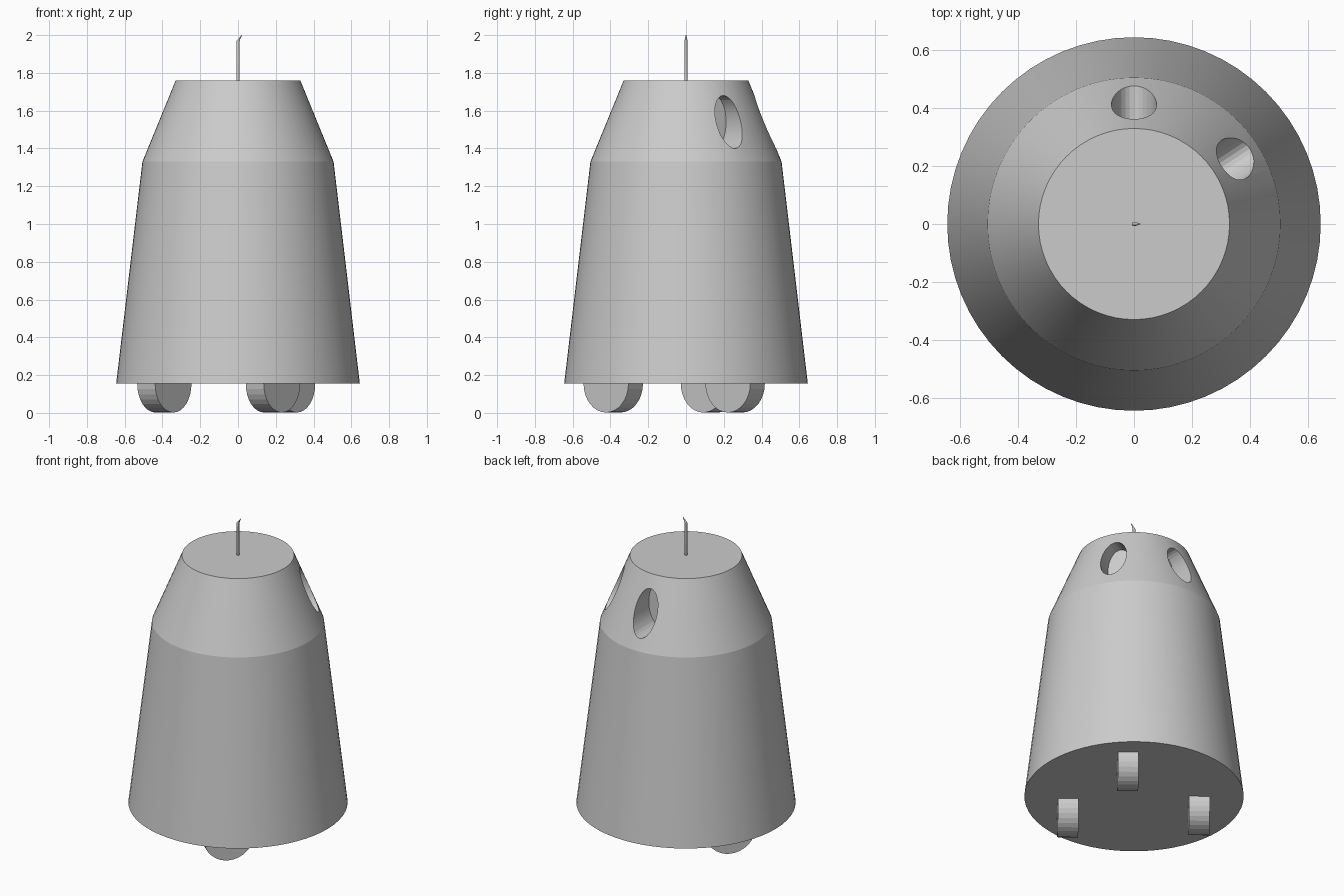
import bpy, bmesh
from math import radians, pi, cos, sin
from mathutils import Matrix, Vector

if "Cube" in bpy.data.objects:
    bpy.data.objects.remove(bpy.data.objects["Cube"])


def make_object(name, bm):
    bmesh.ops.recalc_face_normals(bm, faces=bm.faces)
    mesh = bpy.data.meshes.new(name)
    bm.to_mesh(mesh)
    bm.free()
    obj = bpy.data.objects.new(name, mesh)
    bpy.context.collection.objects.link(obj)
    return obj


def lathe(name, rings, segments):
    """Closed stack of circles; each ring is (radius, x, z)."""
    bm = bmesh.new()
    loops = []
    for r, x, z in rings:
        loops.append([bm.verts.new((x + r * cos(2 * pi * i / segments),
                                    r * sin(2 * pi * i / segments), z))
                      for i in range(segments)])
    for a, b in zip(loops, loops[1:]):
        for i in range(segments):
            j = (i + 1) % segments
            bm.faces.new((a[i], a[j], b[j], b[i]))
    bm.faces.new(loops[0][::-1])
    bm.faces.new(loops[-1])
    return make_object(name, bm)


def cylinder(name, radius, depth, matrix, segments):
    bm = bmesh.new()
    bmesh.ops.create_cone(bm, cap_ends=True, segments=segments, radius1=radius,
                          radius2=radius, depth=depth, matrix=matrix)
    return make_object(name, bm)


def smooth(obj, angle):
    bpy.ops.object.select_all(action='DESELECT')
    obj.select_set(True)
    bpy.context.view_layer.objects.active = obj
    bpy.ops.object.shade_smooth_by_angle(angle=radians(angle))


# Tapered body with a steeper shoulder
body = lathe("body", [(0.645, 0, 0.155), (0.506, 0, 1.33), (0.33, 0, 1.76)], 64)

# Two oval eye sockets, bored horizontally toward the centre axis
for azimuth in (33, 90):
    matrix = (Matrix.Rotation(radians(azimuth), 4, 'Z')
              @ Matrix.Translation((0.475, 0, 1.54))
              @ Matrix.Diagonal((1, 0.078, 0.14, 1))
              @ Matrix.Rotation(pi / 2, 4, 'Y'))
    cutter = cylinder("eye_cutter", 1.0, 0.41, matrix, 32)
    cutter.hide_render = True
    mod = body.modifiers.new("eye_socket", 'BOOLEAN')
    mod.operation = 'DIFFERENCE'
    mod.solver = 'EXACT'
    mod.object = cutter
    bpy.context.view_layer.objects.active = body
    bpy.ops.object.modifier_apply(modifier=mod.name)
    bpy.data.objects.remove(cutter, do_unlink=True)
smooth(body, 12)

# Three wheels, all rolling along the same diagonal heading
heading = radians(51)
for x, y in ((-0.39, 0.13), (0.185, -0.385), (0.265, 0.26)):
    matrix = (Matrix.Translation((x, y, 0.155))
              @ Matrix.Rotation(heading, 4, 'Z')
              @ Matrix.Rotation(pi / 2, 4, 'X'))
    cylinder("wheel", 0.153, 0.122, matrix, 32)

# Thin antenna with a bent, tapering tip
antenna = lathe("antenna", [(0.008, 0, 1.755), (0.008, 0, 1.97),
                            (0.0015, 0.021, 2.0)], 12)
smooth(antenna, 35)
